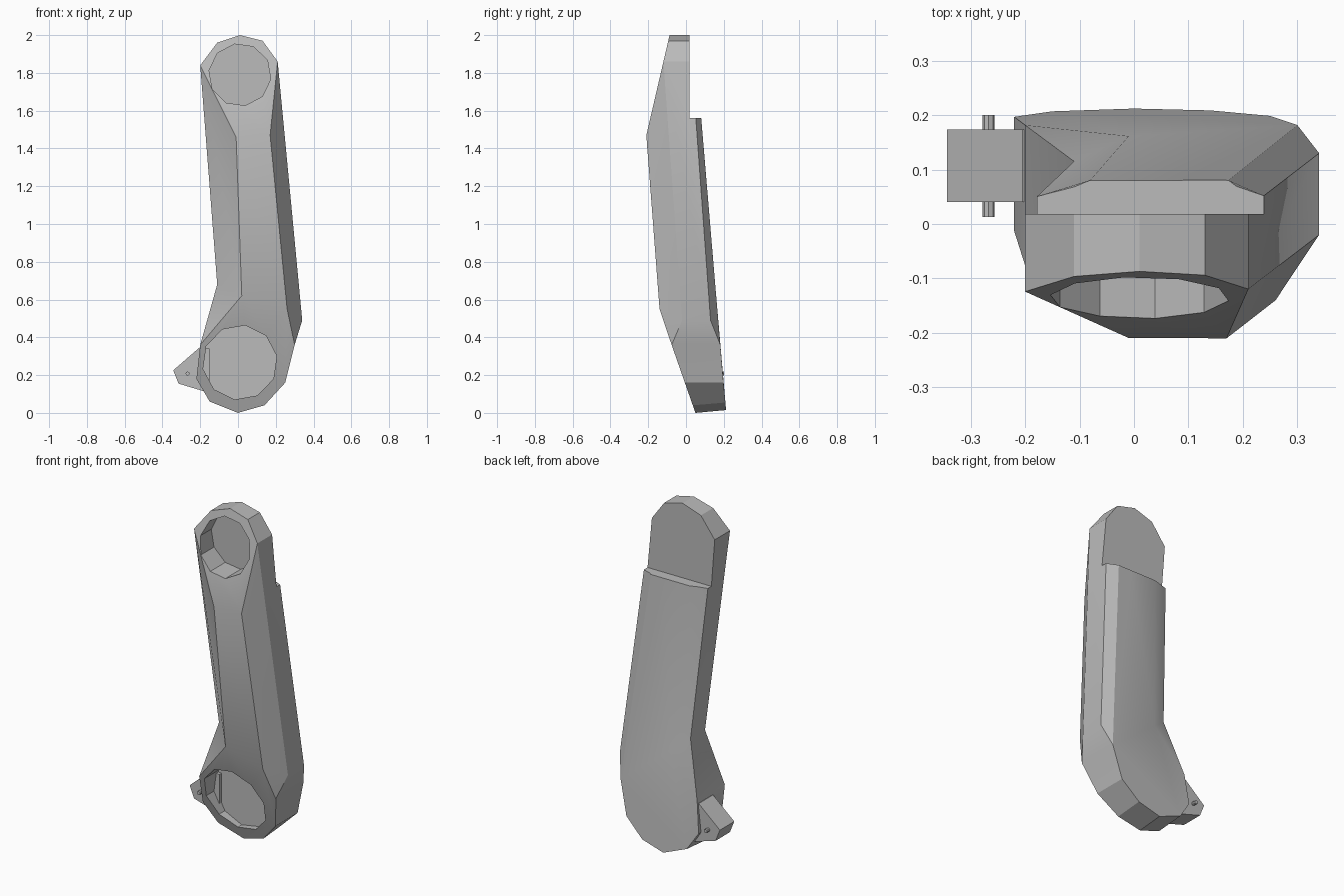
import bpy, bmesh, math

cube = bpy.data.objects.get("Cube")
if cube:
    bpy.data.objects.remove(cube)

grey = bpy.data.materials.new("plain grey")
grey.use_nodes = True
grey.diffuse_color = (0.5, 0.5, 0.5, 1)
grey.node_tree.nodes["Principled BSDF"].inputs["Base Color"].default_value = (0.5, 0.5, 0.5, 1)


def finish(name, bm):
    """Turn a bmesh into a grey object."""
    bmesh.ops.recalc_face_normals(bm, faces=bm.faces[:])
    mesh = bpy.data.meshes.new(name)
    bm.to_mesh(mesh)
    bm.free()
    mesh.materials.append(grey)
    obj = bpy.data.objects.new(name, mesh)
    bpy.context.collection.objects.link(obj)
    return obj


def prism(name, outline, y0, y1):
    """Extrude an (x, z) outline along y."""
    bm = bmesh.new()
    face = bm.faces.new([bm.verts.new((x, y0, z)) for x, z in outline])
    made = bmesh.ops.extrude_face_region(bm, geom=[face])["geom"]
    verts = [g for g in made if isinstance(g, bmesh.types.BMVert)]
    bmesh.ops.translate(bm, verts=verts, vec=(0, y1 - y0, 0))
    return finish(name, bm)


def ring(x, z, radius, sides, start):
    angles = [math.radians(start) + math.tau * i / sides for i in range(sides)]
    return [(x + radius * math.cos(a), z + radius * math.sin(a)) for a in angles]


def front_y(z):
    """Three tilted planes that make up the front."""
    return max(-0.087 - 0.232 * (2 - z), -0.21 + 0.076 * (1.47 - z), 0.05 - 0.35 * z)


def back_y(z):
    return 0.212 - 0.0844 * z


# Arm outline: name -> x, z
outline = {
    "top": (0.01, 2.0), "top_l": (0.13, 1.97), "shoulder_l": (0.21, 1.86),
    "hip_l": (0.34, 0.49), "boss_l": (0.30, 0.36), "low_l": (0.25, 0.16),
    "foot_l": (0.14, 0.04), "foot": (0.0, 0.0), "foot_r": (-0.15, 0.06),
    "low_r": (-0.22, 0.18), "boss_r": (-0.2, 0.36), "waist_r": (-0.11, 0.68),
    "shoulder_r": (-0.2, 1.84), "top_r": (-0.11, 1.96),
}
# Outline points whose edges lie off the main planes
front_edge = {"hip_l": -0.02, "waist_r": -0.02}
back_edge = {"shoulder_l": 0.03, "hip_l": 0.13, "waist_r": 0.115, "shoulder_r": 0.03}

bm = bmesh.new()
front, back = {}, {}
for key, (x, z) in outline.items():
    front[key] = bm.verts.new((x, front_edge.get(key, front_y(z)), z))
    lift = 0.015 if z < 0.1 else 0
    back[key] = bm.verts.new((x, back_edge.get(key, back_y(z)), z + lift))

# Ridge corners inside the outline
ridges = {"neck_r": (-0.01, 1.46), "neck_l": (0.17, 1.47),
          "bend_l": (0.26, 0.55), "bend_r": (0.02, 0.62)}
for key, (x, z) in ridges.items():
    front[key] = bm.verts.new((x, front_y(z), z))
back["bend_r"] = bm.verts.new((-0.01, back_y(0.6), 0.6))

front_faces = [
    "top top_l shoulder_l neck_l neck_r shoulder_r top_r",
    "neck_l bend_l hip_l shoulder_l", "bend_l boss_l hip_l",
    "neck_r neck_l bend_l bend_r",
    "bend_l boss_l low_l foot_l foot foot_r low_r boss_r bend_r",
    "shoulder_r neck_r bend_r waist_r", "waist_r bend_r boss_r",
]
back_faces = [
    "top top_l boss_l low_l foot_l foot foot_r low_r boss_r bend_r top_r",
    "top_l shoulder_l hip_l boss_l",
    "top_r shoulder_r waist_r bend_r", "waist_r boss_r bend_r",
]
for verts, faces in ((front, front_faces), (back, back_faces)):
    for names in faces:
        bm.faces.new([verts[n] for n in names.split()])
keys = list(outline)
for a, b in zip(keys, keys[1:] + keys[:1]):
    bm.faces.new((front[a], front[b], back[b], back[a]))
arm = finish("arm", bm)

# Cut the step at the upper back and the two round pockets
cutters = [
    prism("step_cutter", [(-1, 1.56), (1, 1.56), (1, 3), (-1, 3)], 0.018, 1),
    prism("upper_pocket_cutter", ring(0.01, 1.79, 0.165, 10, 100), -1, -0.03),
    prism("lower_pocket_cutter", ring(0.01, 0.267, 0.198, 10, 82), -1, 0.06),
]
for cutter in cutters:
    cutter.hide_render = True
    cutter.hide_viewport = True
    mod = arm.modifiers.new(cutter.name, "BOOLEAN")
    mod.operation = "DIFFERENCE"
    mod.solver = "EXACT"
    mod.object = cutter

# Bake the cuts, then remove the cutters
bpy.context.view_layer.update()
cut_mesh = bpy.data.meshes.new_from_object(arm.evaluated_get(bpy.context.evaluated_depsgraph_get()))
arm.modifiers.clear()
arm.data = cut_mesh
for cutter in cutters:
    bpy.data.objects.remove(cutter)
bpy.context.view_layer.objects.active = arm
arm.select_set(True)
bpy.ops.object.shade_smooth_by_angle(angle=math.radians(25))

# Side lug with its pin
prism("side_lug", [(-0.343, 0.225), (-0.205, 0.345), (-0.15, 0.34),
                   (-0.15, 0.105), (-0.315, 0.155)], 0.04, 0.174)
prism("lug_pin", ring(-0.267, 0.208, 0.011, 8, 0), 0.013, 0.2)
